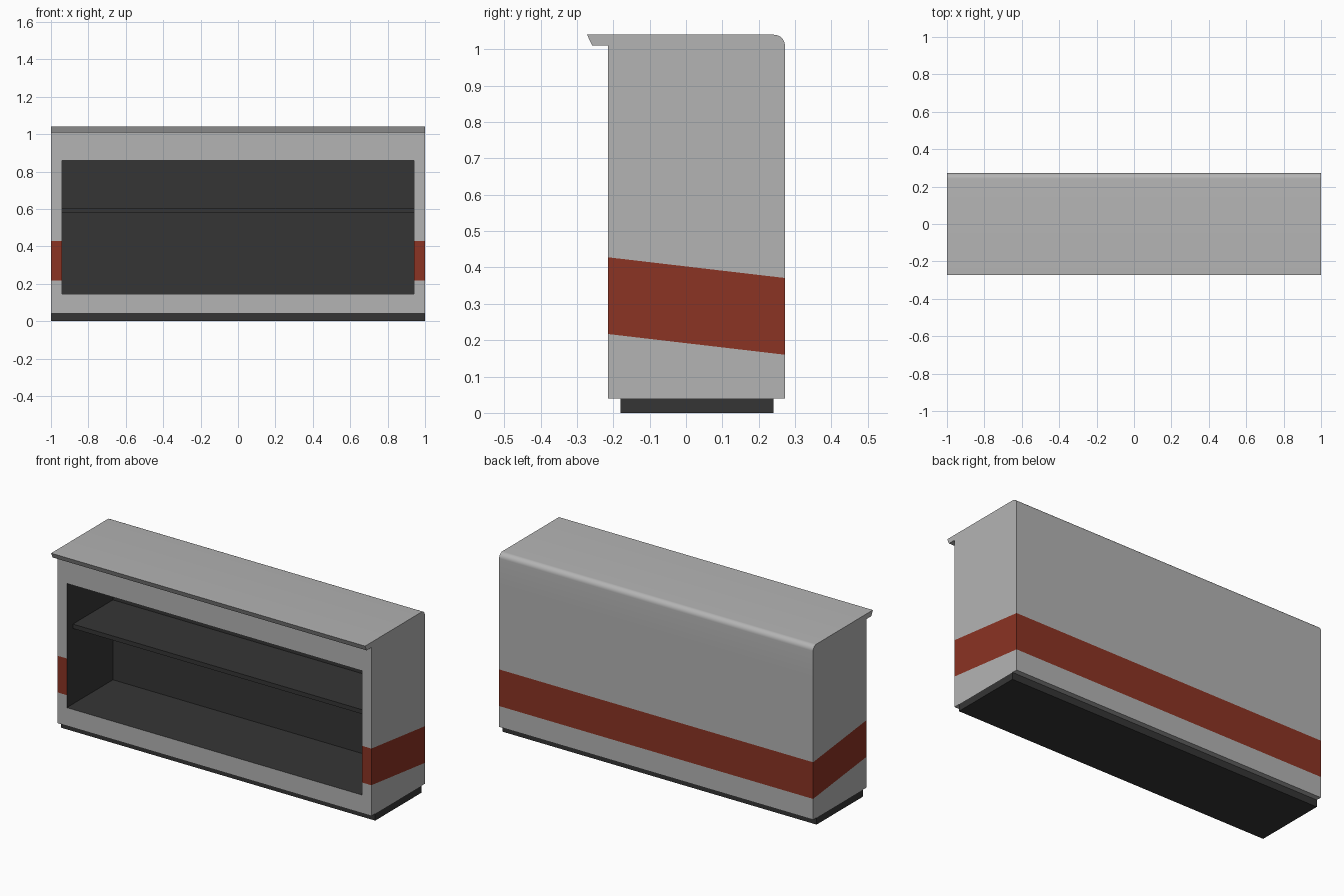
import bpy, bmesh, math
from mathutils import Vector

if "Cube" in bpy.data.objects:
    bpy.data.objects.remove(bpy.data.objects["Cube"])


def material(name, rgb):
    m = bpy.data.materials.new(name)
    m.diffuse_color = (*rgb, 1)
    m.use_nodes = True
    m.node_tree.nodes["Principled BSDF"].inputs["Base Color"].default_value = m.diffuse_color
    return m


GREY = material("light grey", (0.456, 0.456, 0.456))
DARK = material("charcoal", (0.036, 0.036, 0.036))
RED = material("rust red", (0.258, 0.033, 0.017))


def finish(bm, name, mats):
    bmesh.ops.recalc_face_normals(bm, faces=bm.faces)
    me = bpy.data.meshes.new(name)
    bm.to_mesh(me)
    bm.free()
    for m in mats:
        me.materials.append(m)
    ob = bpy.data.objects.new(name, me)
    bpy.context.collection.objects.link(ob)
    return ob


def box(name, lo, hi, mat):
    bm = bmesh.new()
    bmesh.ops.create_cube(bm, size=1)
    for v in bm.verts:
        v.co = [(l + h) / 2 + c * (h - l) for l, h, c in zip(lo, hi, v.co)]
    return finish(bm, name, [mat])


def cut(bm, point, normal):
    bmesh.ops.bisect_plane(bm, geom=bm.verts[:] + bm.edges[:] + bm.faces[:],
                           plane_co=point, plane_no=normal, dist=1e-5)


FRONT, BACK, INNER = -0.215, 0.272, 0.205
OPEN_X, OPEN_LO, OPEN_HI = 0.94, 0.145, 0.86

# Counter body: side profile with front lip and rounded rear top edge
profile = [(FRONT, 0.04), (BACK, 0.04)]
R = 0.03
for i in range(9):
    a = math.pi / 2 * i / 8
    profile.append((BACK - R + R * math.cos(a), 1.04 - R + R * math.sin(a)))
profile += [(-0.272, 1.04), (-0.258, 1.01), (FRONT, 1.01)]

bm = bmesh.new()
cap = bm.faces.new([bm.verts.new((-1, y, z)) for y, z in profile])
ext = bmesh.ops.extrude_face_region(bm, geom=[cap], use_keep_orig=True)
bmesh.ops.translate(bm, vec=(2, 0, 0),
                    verts=[g for g in ext["geom"] if isinstance(g, bmesh.types.BMVert)])
bmesh.ops.recalc_face_normals(bm, faces=bm.faces)

# Cut the opening outline and push it in to form the shelf bay
for x in (-OPEN_X, OPEN_X):
    cut(bm, (x, 0, 0), (1, 0, 0))
for z in (OPEN_LO, OPEN_HI):
    cut(bm, (0, 0, z), (0, 0, 1))


def in_bay(c):
    return abs(c.x) < OPEN_X + 0.01 and OPEN_LO - 0.01 < c.z < OPEN_HI + 0.01


bay = [f for f in bm.faces if abs(f.calc_center_median().y - FRONT) < 1e-4
       and in_bay(f.calc_center_median())]
ext = bmesh.ops.extrude_face_region(bm, geom=bay)
bmesh.ops.translate(bm, vec=(0, INNER - FRONT, 0),
                    verts=[g for g in ext["geom"] if isinstance(g, bmesh.types.BMVert)])
left = [f for f in bay if f.is_valid]
if left:
    bmesh.ops.delete(bm, geom=left, context="FACES_ONLY")
for f in bm.faces:
    c = f.calc_center_median()
    if in_bay(c) and FRONT + 0.01 < c.y < INNER + 0.01 and abs(c.x) < 0.95:
        f.material_index = 1

# Sloping stripe: two parallel slanted cuts
SLOPE = (0.16 - 0.217) / (BACK - FRONT)
LOW, HIGH = 0.217, 0.428
for z in (LOW, HIGH):
    cut(bm, (0, FRONT, z), Vector((0, -SLOPE, 1)).normalized())
for f in bm.faces:
    c = f.calc_center_median()
    if f.material_index == 0 and LOW < c.z - SLOPE * (c.y - FRONT) < HIGH:
        f.material_index = 2

body = finish(bm, "counter_body", [GREY, DARK, RED])
bpy.context.view_layer.objects.active = body
body.select_set(True)
bpy.ops.object.shade_smooth_by_angle(angle=math.radians(30))

# Inner shelf and recessed plinth
box("inner_shelf", (-0.943, -0.16, 0.58), (0.943, 0.208, 0.605), DARK)
box("plinth", (-1, -0.18, 0), (1, 0.24, 0.04), DARK)
